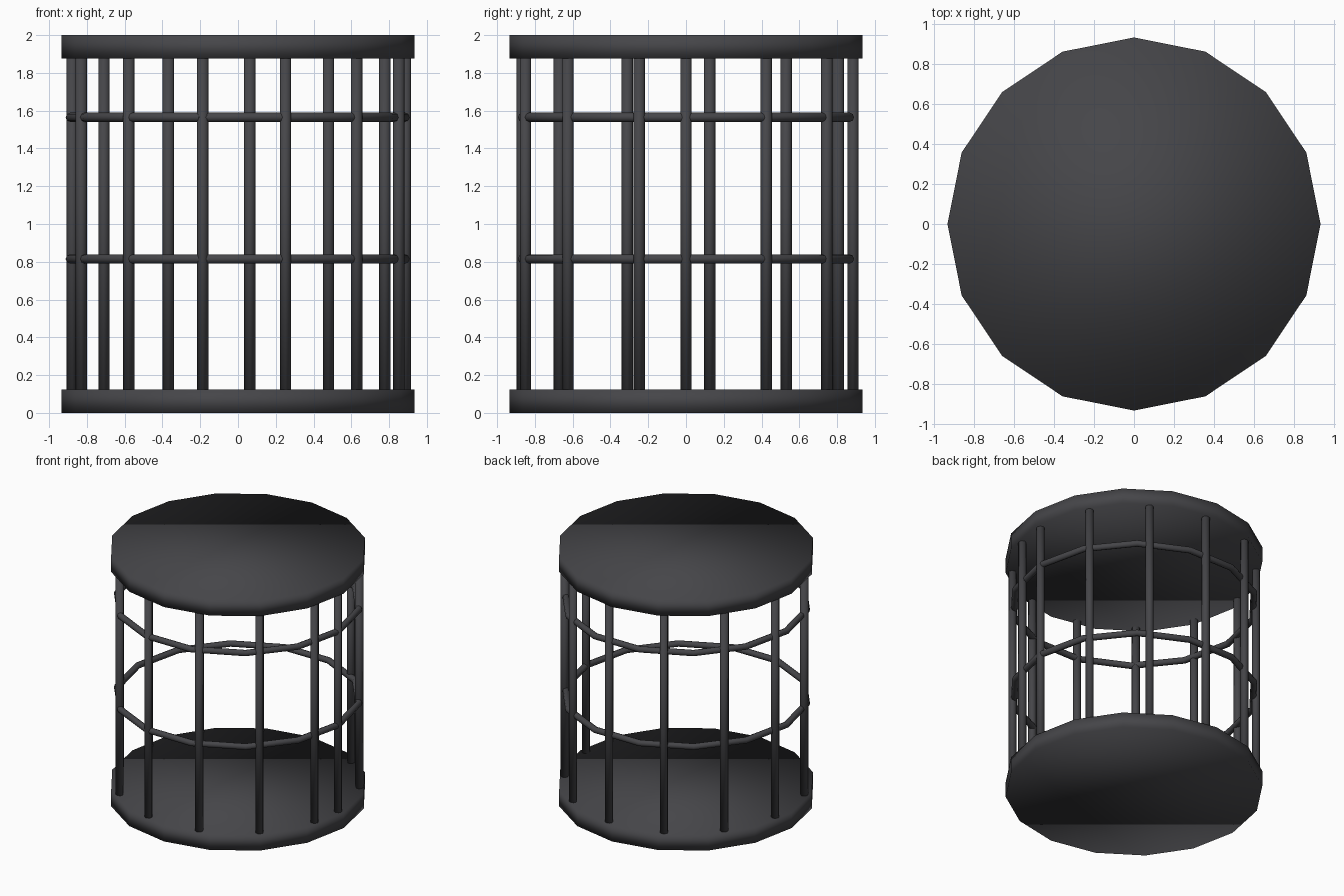
import bpy
from math import cos, sin

if "Cube" in bpy.data.objects:
    bpy.data.objects.remove(bpy.data.objects["Cube"])

iron = bpy.data.materials.new("dark_iron")
iron.diffuse_color = (0.06, 0.06, 0.066, 1)
iron.use_nodes = True
iron.node_tree.nodes["Principled BSDF"].inputs["Base Color"].default_value = iron.diffuse_color


def finish(name):
    ob = bpy.context.object
    ob.name = name
    ob.data.materials.append(iron)
    bpy.ops.object.shade_smooth()
    return ob


def cylinder(name, sides, radius, x, y, z0, z1):
    bpy.ops.mesh.primitive_cylinder_add(vertices=sides, radius=radius, depth=z1 - z0,
                                        location=(x, y, (z0 + z1) / 2))
    return finish(name)


# Solid base and lid, 16 sided
cylinder("base", 16, 0.935, 0, 0, 0, 0.123)
cylinder("lid", 16, 0.935, 0, 0, 1.877, 2.0)

# Thirteen upright bars, stepped half a radian apart
for i in range(13):
    a = i * 0.5
    cylinder(f"bar_{i + 1}", 8, 0.03, 0.886 * cos(a), 0.886 * sin(a), 0.115, 1.885)

# Two horizontal hoops
for name, z in (("lower_hoop", 0.815), ("upper_hoop", 1.565)):
    bpy.ops.mesh.primitive_torus_add(major_segments=14, minor_segments=8,
                                     major_radius=0.888, minor_radius=0.0246,
                                     location=(0, 0, z))
    finish(name)
